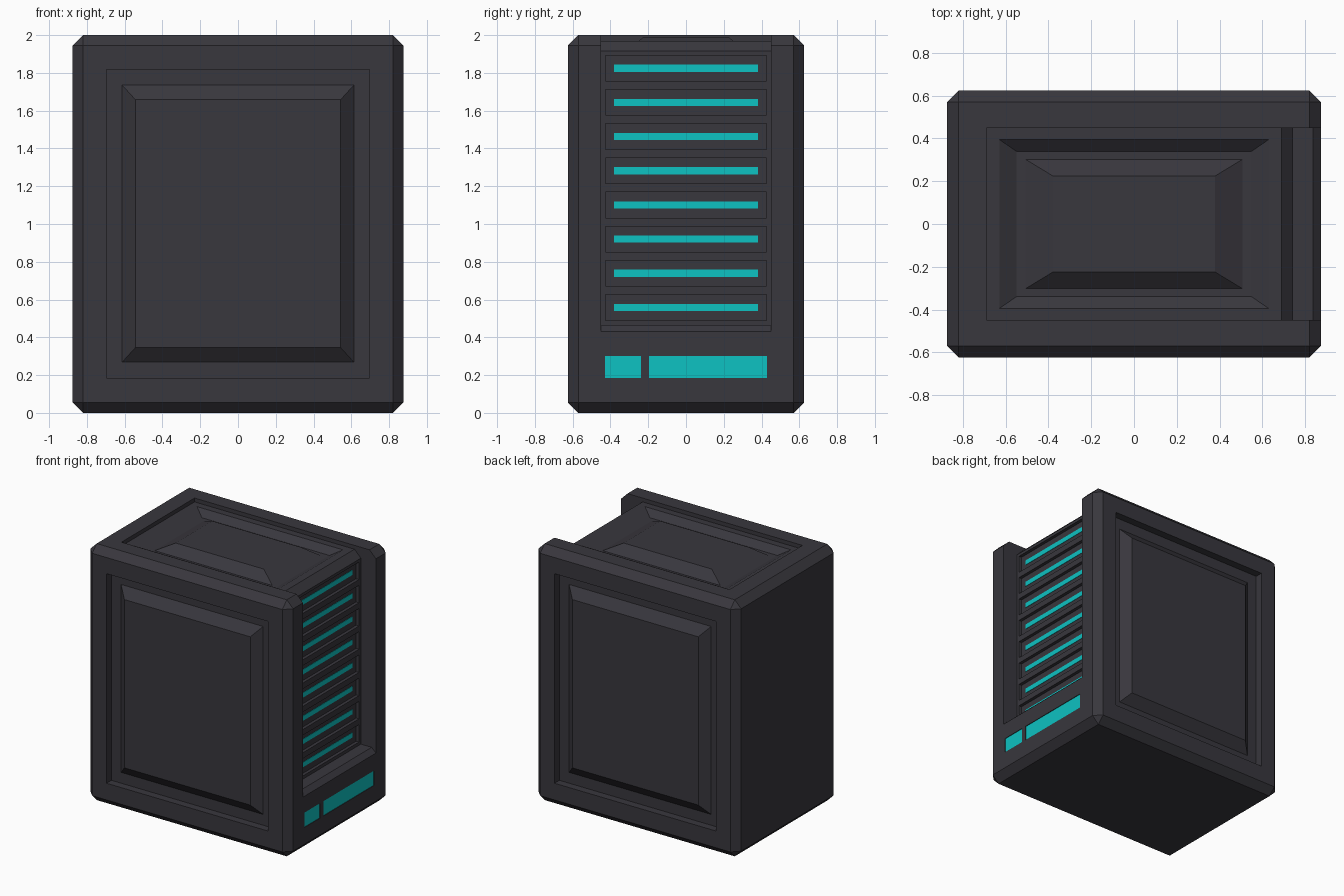
import bpy
import bmesh

cube = bpy.data.objects.get("Cube")
if cube:
    bpy.data.objects.remove(cube, do_unlink=True)


def make_material(name, rgb, roughness):
    mat = bpy.data.materials.new(name)
    mat.use_nodes = True
    mat.diffuse_color = (*rgb, 1)
    bsdf = mat.node_tree.nodes["Principled BSDF"]
    bsdf.inputs["Base Color"].default_value = (*rgb, 1)
    bsdf.inputs["Roughness"].default_value = roughness
    return mat


charcoal = make_material("charcoal casing", (0.040, 0.038, 0.047), 0.6)
cyan = make_material("cyan light", (0.004, 0.54, 0.54), 0.4)


def finish(name, bm, mat):
    bmesh.ops.recalc_face_normals(bm, faces=bm.faces)
    mesh = bpy.data.meshes.new(name)
    bm.to_mesh(mesh)
    bm.free()
    mesh.materials.append(mat)
    obj = bpy.data.objects.new(name, mesh)
    bpy.context.collection.objects.link(obj)
    return obj


def block(name, axis, start, end, size, end_size=None, centre=(0, 0), mat=charcoal, chamfer=0):
    """Box or tapered block along an axis; sizes are half extents on the other two axes."""
    end_size = end_size or size
    others = [i for i in range(3) if i != axis]
    bm = bmesh.new()
    bmesh.ops.create_cube(bm, size=2)
    for v in bm.verts:
        at_end = v.co[axis] > 0
        half = end_size if at_end else size
        v.co[axis] = end if at_end else start
        for k, i in enumerate(others):
            v.co[i] = v.co[i] * half[k] + centre[k]
    if chamfer:
        bmesh.ops.bevel(bm, geom=bm.edges[:], offset=chamfer, segments=1, affect='EDGES')
    return finish(name, bm, mat)


def prism(name, profile, half_depth):
    """Extrude an x-z profile along y."""
    bm = bmesh.new()
    face = bm.faces.new([bm.verts.new((x, -half_depth, z)) for x, z in profile])
    grown = bmesh.ops.extrude_face_region(bm, geom=[face])["geom"]
    for v in grown:
        if isinstance(v, bmesh.types.BMVert):
            v.co.y = half_depth
    return finish(name, bm, charcoal)


def cut(target, cutter):
    cutter.hide_render = True
    mod = target.modifiers.new("cut", 'BOOLEAN')
    mod.operation = 'DIFFERENCE'
    mod.solver = 'EXACT'
    mod.object = cutter
    bpy.context.view_layer.objects.active = target
    bpy.ops.object.modifier_apply(modifier=mod.name)
    bpy.data.objects.remove(cutter, do_unlink=True)


# Chamfered casing
casing = block("casing", 2, 0, 2, (0.875, 0.625), chamfer=0.055)

# Channel running over the top and down the drive side
cut(casing, prism("channel_cutter", [
    (-0.69, 2.1), (-0.69, 1.97), (0.69, 1.97), (0.745, 1.915), (0.745, 0.465),
    (0.838, 0.465), (0.875, 0.43), (1.0, 0.31), (1.0, 2.1)], 0.45))

# Sunken tray and raised panel on top
cut(casing, block("tray_cutter", 2, 1.926, 2.014, (0.55, 0.34), (0.71, 0.45)))
block("top_panel", 2, 1.92, 1.99, (0.52, 0.31), (0.38, 0.225))

# Recessed front and back with raised panels
for side, label in ((-1, "front"), (1, "back")):
    cut(casing, block("panel_cutter", 1, *sorted((side * 0.565, side * 0.7)),
                      (0.697, 0.817), centre=(0, 1.002)))
    wide, narrow = (0.614, 0.734), (0.543, 0.656)
    sizes = (narrow, wide) if side < 0 else (wide, narrow)
    block(label + "_panel", 1, *sorted((side * 0.564, side * 0.624)),
          *sizes, centre=(0, 1.002))

# Eight drive bays, each with a light strip
for i in range(8):
    z = 0.558 + i * 0.181
    cut(casing, block("bay_cutter", 0, 0.72, 0.78, (0.426, 0.068), centre=(0, z)))
    block(f"bay_light_{i + 1}", 0, 0.718, 0.723, (0.38, 0.019), centre=(0, z), mat=cyan)

# Status lights below the bays
for name, y, half in (("small_status_light", -0.334, 0.096),
                      ("large_status_light", 0.116, 0.312)):
    cut(casing, block("status_cutter", 0, 0.867, 0.9, (half, 0.058), centre=(y, 0.244)))
    block(name, 0, 0.865, 0.87, (half, 0.058), centre=(y, 0.244), mat=cyan)
